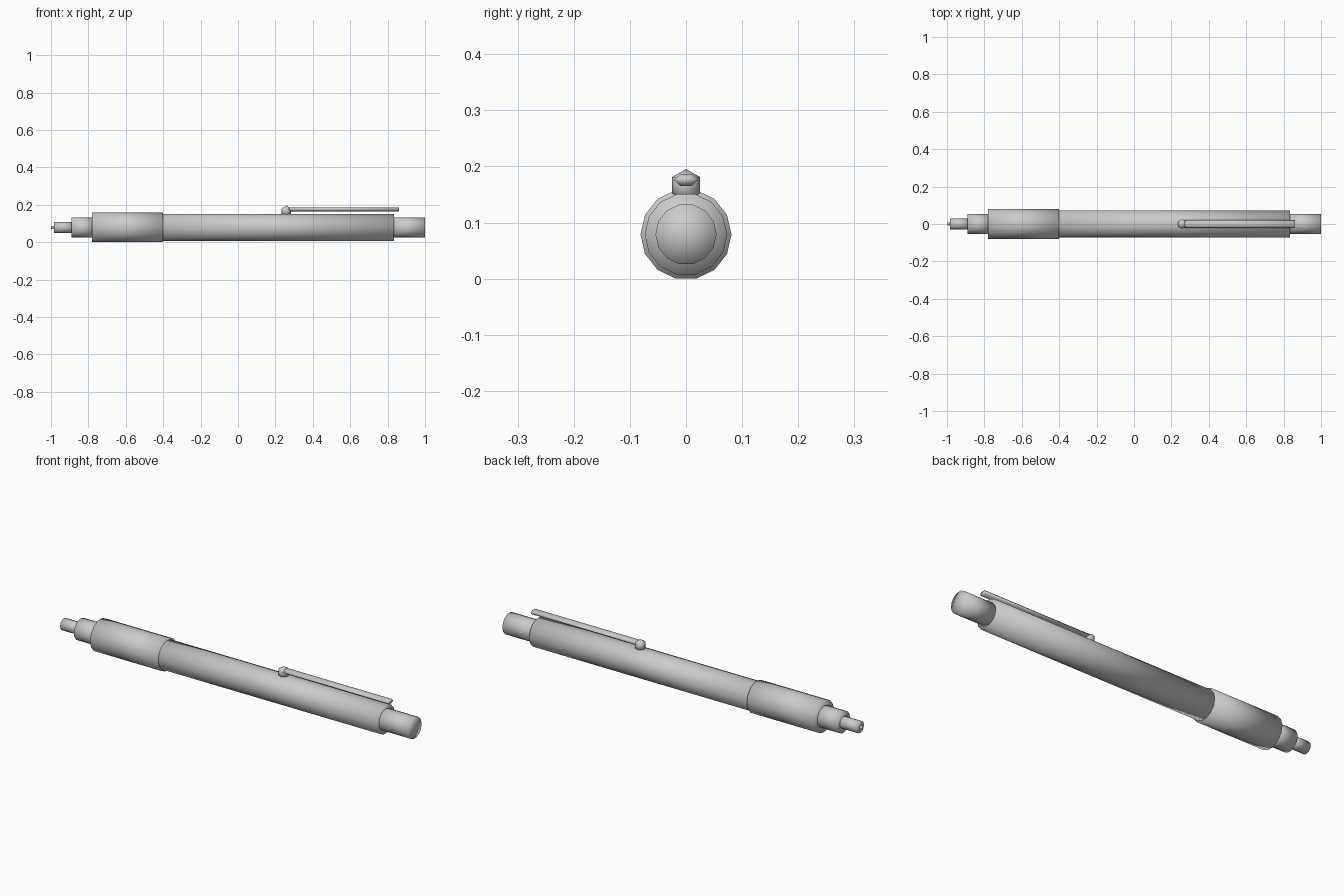
import bpy, math
from mathutils import Matrix

if "Cube" in bpy.data.objects:
    bpy.data.objects.remove(bpy.data.objects["Cube"], do_unlink=True)

AXIS_Z = 0.079  # height of the pen's long axis

grey = bpy.data.materials.new("plain_grey")
grey.use_nodes = True
colour = (0.6, 0.6, 0.6, 1)
grey.diffuse_color = colour
grey.node_tree.nodes["Principled BSDF"].inputs["Base Color"].default_value = colour


def finish(name, smooth=True):
    ob = bpy.context.object
    ob.name = name
    ob.data.materials.append(grey)
    if smooth:
        bpy.ops.object.shade_smooth()
    return ob


def tube(name, x0, x1, radius, sides=14):
    """Closed cylinder along x with a corner pointing to each side."""
    bpy.ops.mesh.primitive_cylinder_add(vertices=sides, radius=radius, depth=x1 - x0,
                                        end_fill_type='TRIFAN')
    ob = finish(name)
    turn = Matrix.Rotation(math.pi / 2, 4, 'X') @ Matrix.Rotation(math.pi / 2, 4, 'Y')
    ob.data.transform(Matrix.Rotation(math.pi / 2, 4, 'Y'))
    ob.location = ((x0 + x1) / 2, 0, AXIS_Z)
    return ob


def ball(name, x, z, radius, segments, rings):
    bpy.ops.mesh.primitive_uv_sphere_add(segments=segments, ring_count=rings,
                                         radius=radius, location=(x, 0, z))
    return finish(name)


# Body, from the writing end to the push button
tube("nib", -0.985, -0.88, 0.03)
tube("collar", -0.89, -0.77, 0.0545)
tube("grip", -0.78, -0.40, 0.081)
tube("barrel", -0.41, 0.835, 0.0735)
tube("push_button", 0.82, 1.0, 0.0545)
ball("writing_ball", -0.991, AXIS_Z, 0.009, 8, 6)

# Pocket clip: a flattened six-sided bar held by a ball on the barrel
ball("clip_ball", 0.258, 0.1665, 0.029, 8, 3)
clip = tube("clip_bar", 0.25, 0.862, 0.0215, 6)
clip.scale.z = 0.56
clip.location.z = 0.176
